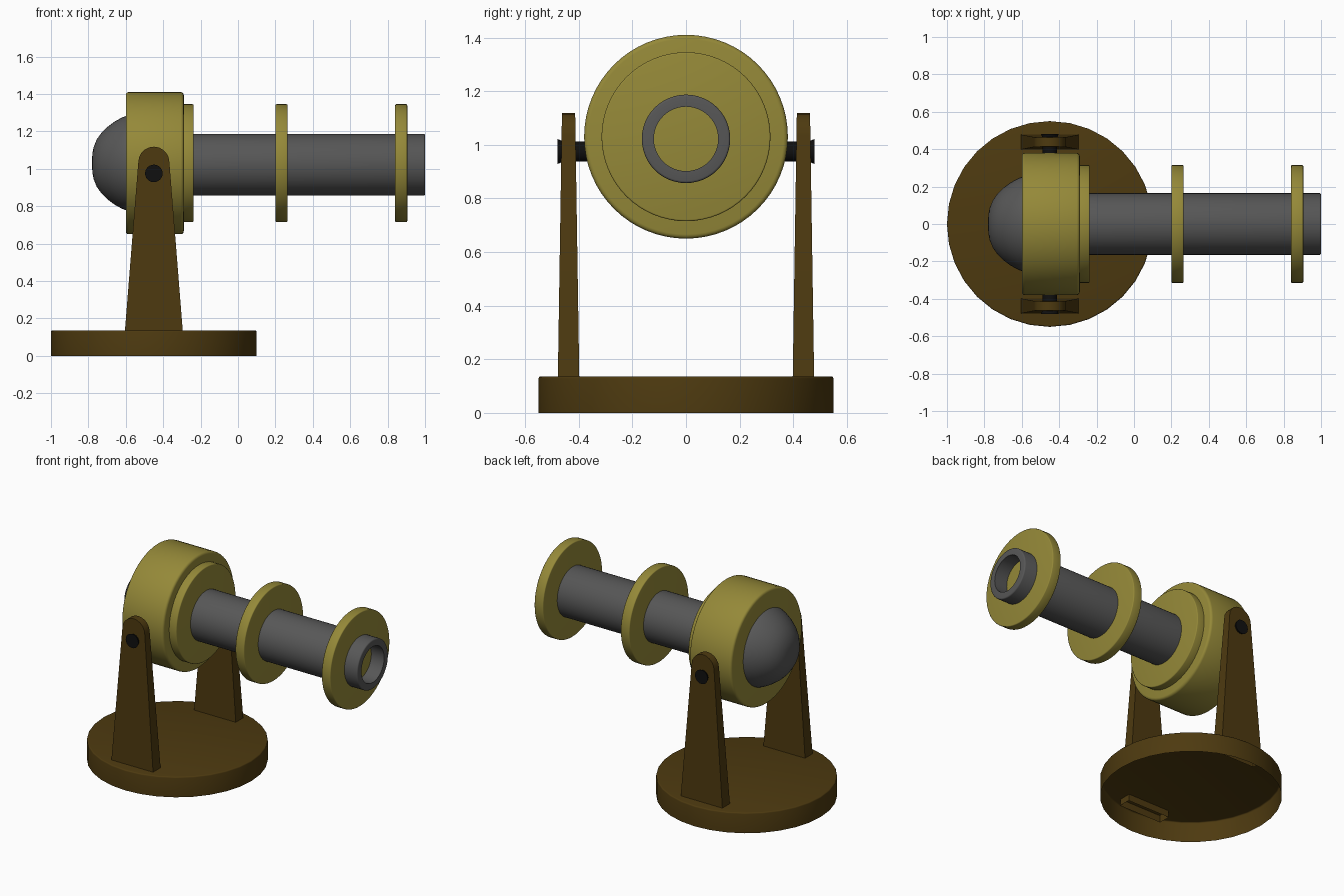
import bpy, bmesh
from math import sin, cos, pi, radians

if "Cube" in bpy.data.objects:
    bpy.data.objects.remove(bpy.data.objects["Cube"])


def material(name, rgb):
    m = bpy.data.materials.new(name)
    m.diffuse_color = (*rgb, 1)
    m.use_nodes = True
    m.node_tree.nodes["Principled BSDF"].inputs["Base Color"].default_value = m.diffuse_color
    return m


BROWN = material("brown", (0.075, 0.042, 0.005))
BRASS = material("brass", (0.30, 0.25, 0.04))
IRON = material("iron", (0.095, 0.095, 0.095))
BLACK = material("black", (0.005, 0.005, 0.005))
PIVOT_X = -0.45


def finish(name, bm, mat):
    bmesh.ops.recalc_face_normals(bm, faces=bm.faces)
    mesh = bpy.data.meshes.new(name)
    bm.to_mesh(mesh)
    bm.free()
    ob = bpy.data.objects.new(name, mesh)
    bpy.context.collection.objects.link(ob)
    mesh.materials.append(mat)
    bpy.ops.object.select_all(action='DESELECT')
    ob.select_set(True)
    bpy.context.view_layer.objects.active = ob
    bpy.ops.object.shade_smooth_by_angle(angle=radians(35))
    return ob


def lathe(name, profile, axis, centre, mat, seg=48):
    """Spin (distance along axis, radius) points around the given axis."""
    bm = bmesh.new()
    rings = []
    for t, r in profile:
        ring = []
        for i in range(seg if r > 0 else 1):
            a = 2 * pi * i / seg
            u, v = r * cos(a), r * sin(a)
            p = {'X': (t, u, v), 'Y': (u, t, v), 'Z': (u, v, t)}[axis]
            ring.append(bm.verts.new([c + d for c, d in zip(centre, p)]))
        rings.append(ring)
    for a, b in zip(rings, rings[1:]):
        for i in range(seg):
            j = (i + 1) % seg
            quad = [a[i % len(a)], a[j % len(a)], b[j % len(b)], b[i % len(b)]]
            bm.faces.new(list(dict.fromkeys(quad)))
    return finish(name, bm, mat)


def corner(t, r, b, sign):
    """Rounded outer corner, from the rim towards the end face."""
    return [(t + sign * b * (sin(a) - 1), r - b + b * cos(a))
            for a in (k * pi / 6 for k in range(4))]


def disc(name, x0, x1, r, b):
    prof = [(x0, 0)] + corner(x0, r, b, -1)[::-1] + corner(x1, r, b, 1) + [(x1, 0)]
    lathe(name, prof, 'X', (0, 0, 1.03), BRASS, 64)


# Base: a shell open underneath
lathe("base", [(0, 0.55)] + corner(0.136, 0.55, 0.008, 1) + [(0.136, 0)],
      'Z', (PIVOT_X, 0, 0), BROWN, 32)

# Brass drum, its front step and the two barrel rings
disc("drum", -0.60, -0.29, 0.38, 0.016)
disc("drum_step", -0.32, -0.237, 0.315, 0.006)
disc("middle_ring", 0.20, 0.265, 0.315, 0.006)
disc("muzzle_ring", 0.84, 0.905, 0.315, 0.006)

# Barrel with a bore stopped by the muzzle ring
lathe("barrel", [(-0.30, 0)] + [(-0.30, 0.165)] + corner(1.0, 0.165, 0.008, 1)
      + [(1.0, 0.12), (0.87, 0.12), (0.87, 0)], 'X', (0, 0, 1.022), IRON)

# Rounded rear dome
lathe("rear_dome", [(-0.78, 0), (-0.779, 0.05), (-0.772, 0.085), (-0.755, 0.127),
                    (-0.73, 0.162), (-0.70, 0.192), (-0.66, 0.222), (-0.62, 0.244),
                    (-0.59, 0.255), (-0.56, 0.255), (-0.56, 0)],
      'X', (0, 0, 1.03), IRON)


def support(name, side):
    """Tapered upright with a round head, open at the foot."""
    foot, shoulder, head = 0.09, 1.035, 0.083
    outline = [(-0.158, foot)]
    outline += [(-head * cos(pi * k / 10), shoulder + head * sin(pi * k / 10))
                for k in range(11)]
    outline += [(0.158, foot)]
    bm = bmesh.new()
    walls = []
    for d in (-1, 1):
        walls.append([bm.verts.new((PIVOT_X + x,
                                    side * (0.438 + d * (0.042 - 0.0155 * z)), z))
                      for x, z in outline])
    a, b = walls
    bm.faces.new(a)
    bm.faces.new(b[::-1])
    for i in range(len(a) - 1):
        bm.faces.new((a[i], b[i], b[i + 1], a[i + 1]))
    finish(name, bm, BROWN)


# Uprights and the flared pivot pins
for label, s in (("front", -1), ("back", 1)):
    support(label + "_support", s)
    pin = [(0.36, 0), (0.36, 0.038), (0.455, 0.038), (0.468, 0.042),
           (0.480, 0.047), (0.480, 0)]
    lathe(label + "_pivot_pin", [(s * t, r) for t, r in pin], 'Y',
          (PIVOT_X, 0, 0.975), BLACK, 24)
